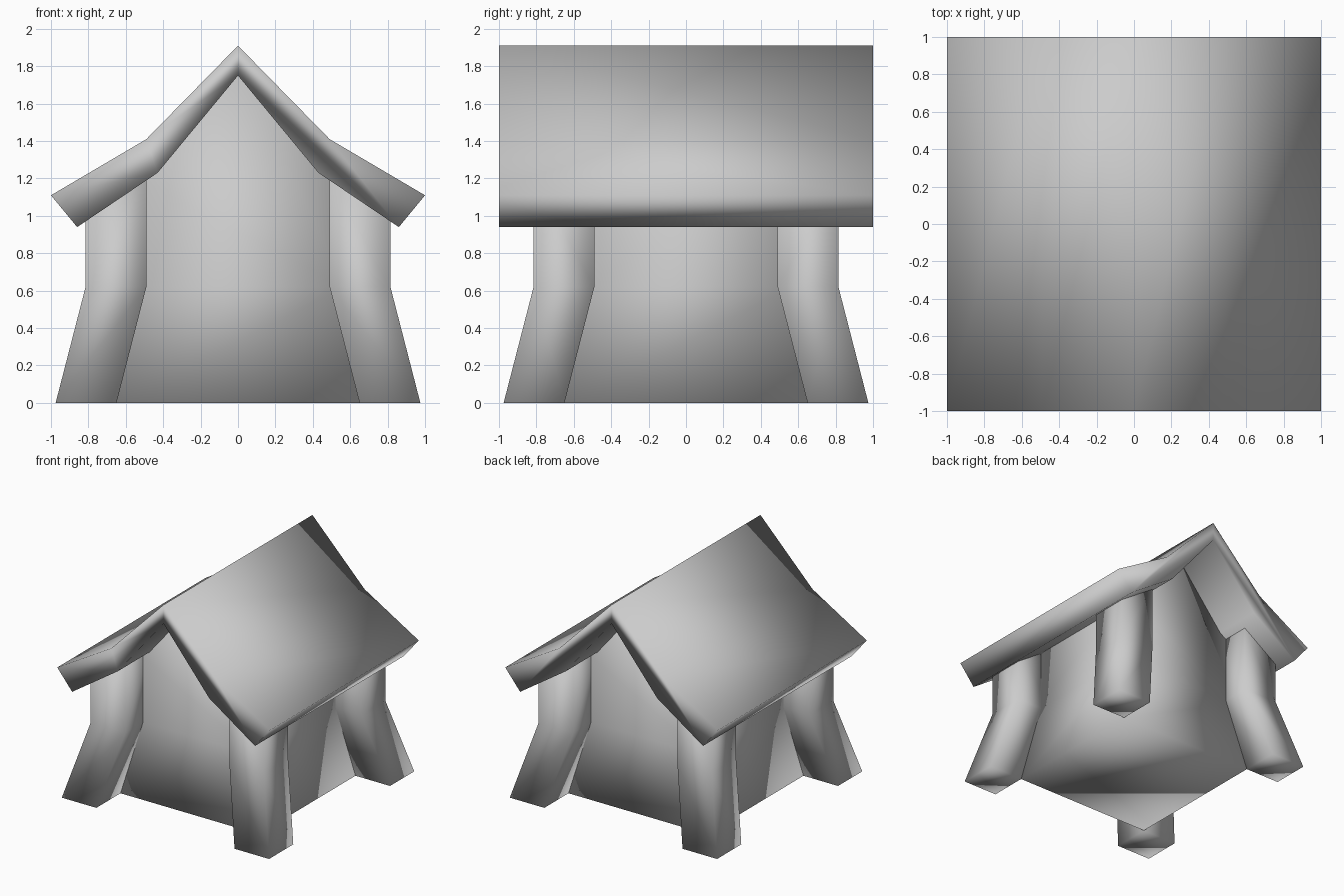
import bpy, bmesh

if "Cube" in bpy.data.objects:
    bpy.data.objects.remove(bpy.data.objects["Cube"])


def loft(name, rings):
    """Skin closed rings of equal point count, cap both ends, smooth shaded."""
    bm = bmesh.new()
    loops = [[bm.verts.new(p) for p in ring] for ring in rings]
    n = len(loops[0])
    for a, b in zip(loops, loops[1:]):
        for i in range(n):
            j = (i + 1) % n
            bm.faces.new((a[i], a[j], b[j], b[i]))
    bm.faces.new(loops[0][::-1])
    bm.faces.new(loops[-1])
    bmesh.ops.recalc_face_normals(bm, faces=bm.faces)
    for f in bm.faces:
        f.smooth = True
    mesh = bpy.data.meshes.new(name)
    bm.to_mesh(mesh)
    bm.free()
    obj = bpy.data.objects.new(name, mesh)
    bpy.context.collection.objects.link(obj)
    return obj


def square(x0, x1, y0, y1, z):
    return [(x0, y0, z), (x1, y0, z), (x1, y1, z), (x0, y1, z)]


# Roof: bent gable profile swept from front to back
outer = [(-1, 1.11), (-0.49, 1.41), (0, 1.91), (0.49, 1.41), (1, 1.11)]
inner = [(0.86, 0.94), (0.43, 1.23), (0, 1.75), (-0.43, 1.23), (-0.86, 0.94)]
loft("roof", [[(x, y, z) for x, z in outer + inner] for y in (-1, 1)])

# Body: walls flared at the base, with a gable ridge tucked into the roof
body = loft("body", [square(-r, r, -r, r, z)
                     for r, z in ((0.65, 0), (0.575, 0.62), (0.575, 1.22))])
bm = bmesh.new()
bm.from_mesh(body.data)
top = max(bm.faces, key=lambda f: f.calc_center_median().z)
gable_edges = [e for e in top.edges
               if abs(e.verts[0].co.y - e.verts[1].co.y) < 0.01]
ridge = bmesh.ops.subdivide_edges(bm, edges=gable_edges, cuts=1)
for v in ridge["geom_inner"]:
    if isinstance(v, bmesh.types.BMVert):
        v.co.z = 1.83
bm.to_mesh(body.data)
bm.free()

# Corner posts: square section, splayed outwards below the knee
for sx, side in ((-1, "left"), (1, "right")):
    for sy, end in ((-1, "front"), (1, "back")):
        loft(f"{end}_{side}_post",
             [square(sx * a, sx * b, sy * a, sy * b, z)
              for a, b, z in ((0.65, 0.975, 0), (0.49, 0.815, 0.62),
                              (0.49, 0.815, 1.2))])
